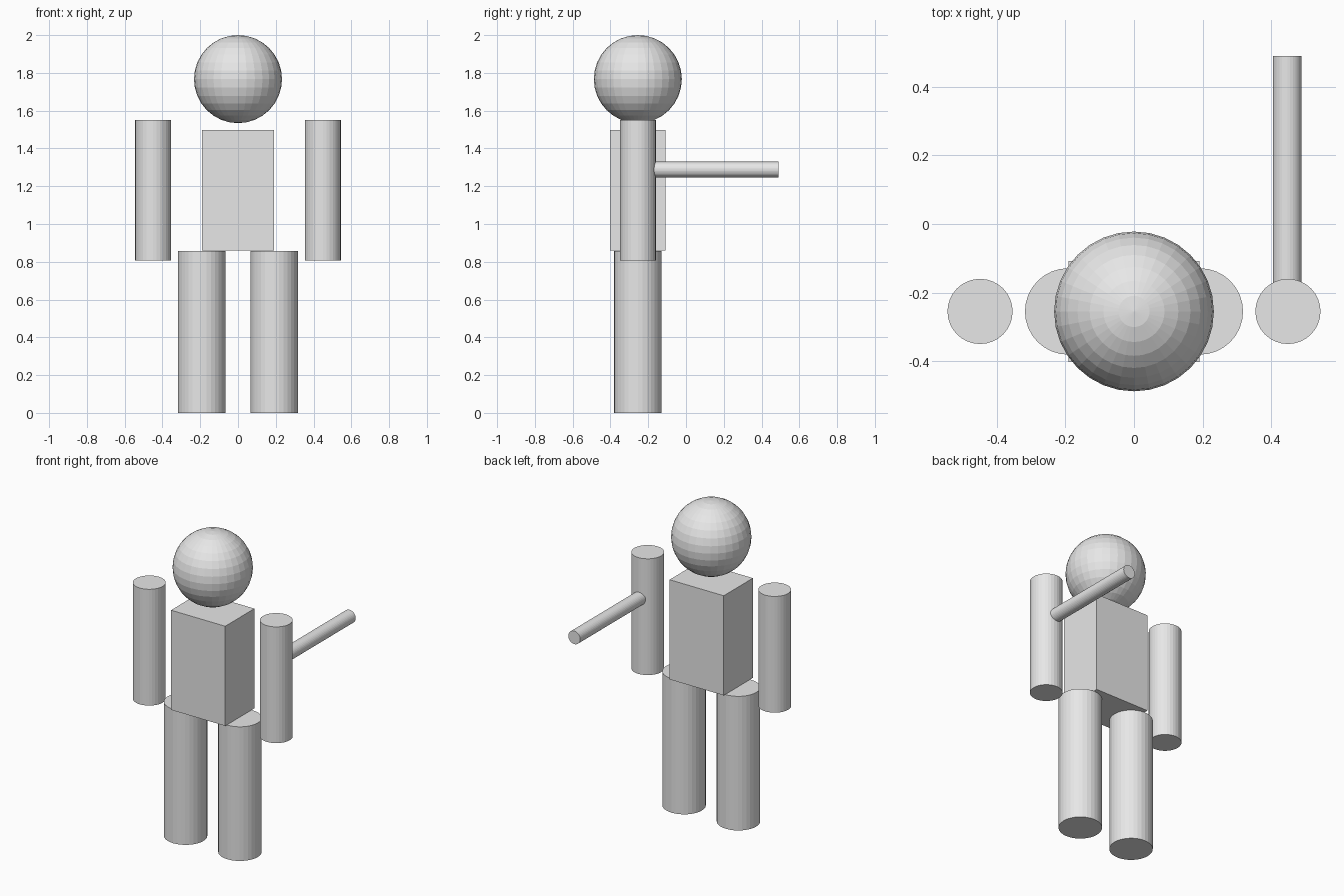
import bpy
import math

cube = bpy.data.objects.get("Cube")
if cube:
    bpy.data.objects.remove(cube, do_unlink=True)

GREY = (0.8, 0.8, 0.8, 1.0)
grey = bpy.data.materials.new("plain_grey")
grey.use_nodes = True
grey.diffuse_color = GREY
grey.node_tree.nodes["Principled BSDF"].inputs["Base Color"].default_value = GREY

DEPTH = -0.255  # body plane in y


def finish(name):
    obj = bpy.context.object
    obj.name = name
    obj.data.materials.append(grey)
    return obj


def cylinder(name, radius, length, centre, tilt=0.0):
    bpy.ops.mesh.primitive_cylinder_add(
        vertices=32, radius=radius, depth=length,
        location=centre, rotation=(tilt, 0, 0))
    return finish(name)


# Head: flat-faceted ball
bpy.ops.mesh.primitive_uv_sphere_add(
    segments=32, ring_count=16, radius=0.233, location=(0, DEPTH, 1.767))
finish("head")

# Torso block
bpy.ops.mesh.primitive_cube_add(size=1, location=(0, DEPTH, 1.179))
torso = finish("torso")
torso.scale = (0.383, 0.295, 0.637)

# Legs and arms
for side, sign in (("left", 1), ("right", -1)):
    cylinder(side + "_leg", 0.126, 0.857, (sign * 0.192, DEPTH, 0.4285))
    cylinder(side + "_arm", 0.095, 0.743, (sign * 0.449, DEPTH, 1.1785))

# Rod running backwards from the left arm
start, end = -0.2, 0.49
cylinder("rod", 0.042, end - start, (0.447, (start + end) / 2, 1.288), math.pi / 2)
